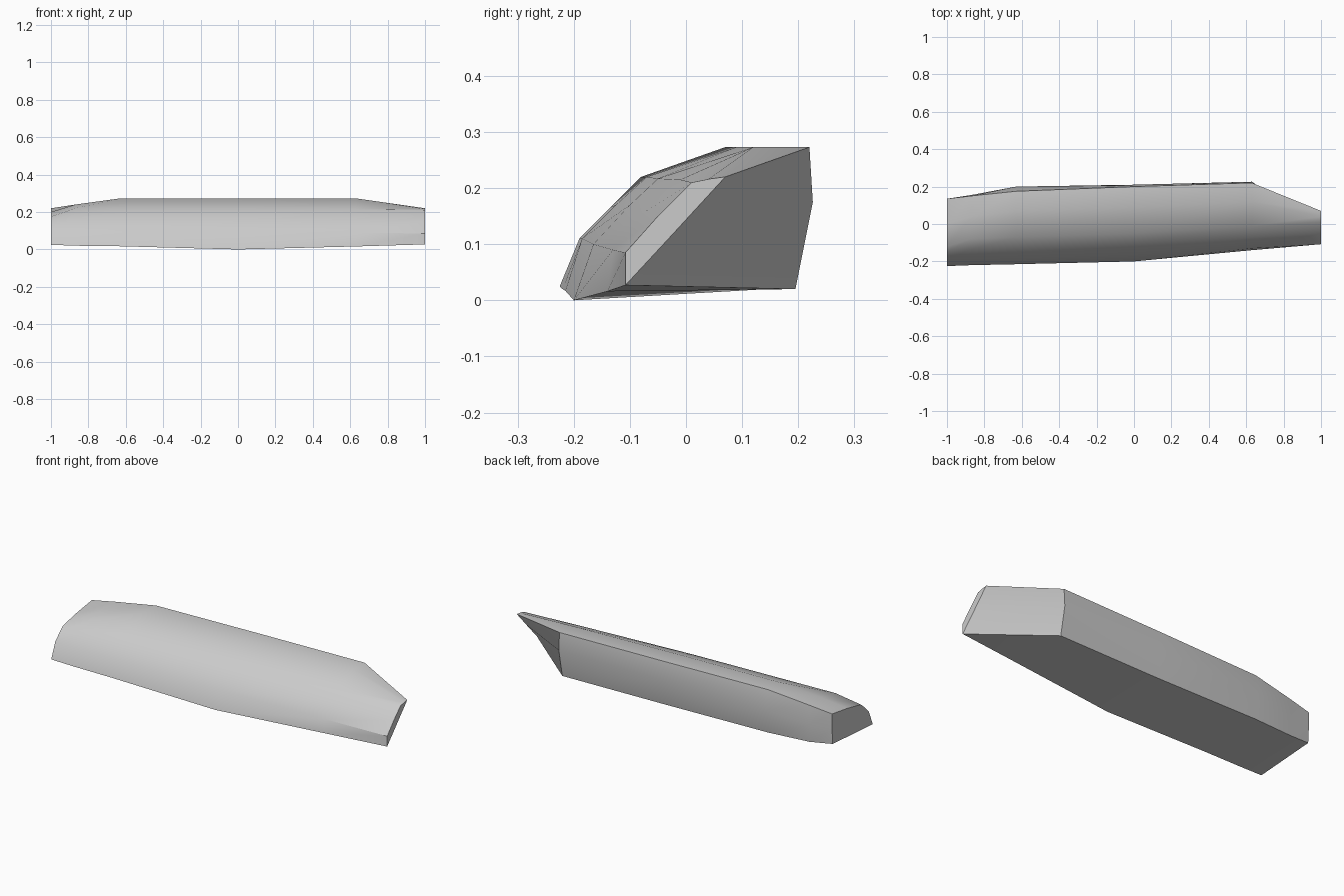
import bpy
import bmesh
import math

cube = bpy.data.objects.get("Cube")
if cube:
    bpy.data.objects.remove(cube, do_unlink=True)

# Plain grey finish
grey = bpy.data.materials.new("plain grey")
grey.use_nodes = True
colour = (0.6, 0.6, 0.6, 1.0)
grey.diffuse_color = colour
grey.node_tree.nodes["Principled BSDF"].inputs["Base Color"].default_value = colour

# Cross-sections along the length, as (y, z) in hundredths.
# Order: front bottom, front low, front middle, front high,
#        top front, top back, back bulge, back bottom
SECTIONS = {
    -1.0: [(-22.5, 2.5), (-19, 11), (-15, 15), (-12, 17.5),
           (0, 20), (13.5, 22), (13.5, 13), (13, 5)],
    -0.87: [(-22, 2), (-19, 11), (-13.5, 16.5), (-8, 22),
            (4, 24), (15, 24), (15.5, 13), (15, 3.5)],
    -0.63: [(-21.5, 1.7), (-18.5, 11), (-12.5, 17), (-7, 22),
            (7, 27.3), (17.5, 27.3), (20, 17), (17, 3)],
    0.0: [(-20, 0), (-16.5, 10), (-10, 17), (-5, 21.7),
          (9, 27.3), (20, 27.3), (21, 17), (18, 2.2)],
    0.63: [(-14, 1.6), (-13, 9), (-7, 16), (-1, 21.5),
           (12, 27.3), (22, 27.3), (22.6, 17.5), (19.5, 2)],
    1.0: [(-10.8, 2.7), (-10.8, 8.5), (-5, 15), (1, 21),
          (4, 21.6), (7, 22), (-2, 12.2), (-10.8, 2.7)],
}


def loft(name, sections, material):
    """Join the cross-sections into one closed body."""
    bm = bmesh.new()
    rings = [[bm.verts.new((x, y / 100, z / 100)) for y, z in points]
             for x, points in sorted(sections.items())]
    for near, far in zip(rings, rings[1:]):
        count = len(near)
        for i in range(count):
            j = (i + 1) % count
            bm.faces.new((near[i], near[j], far[j], far[i]))
    # Flat end caps
    bm.faces.new(rings[0])
    bm.faces.new(rings[-1])
    bmesh.ops.remove_doubles(bm, verts=bm.verts, dist=0.0005)
    bmesh.ops.recalc_face_normals(bm, faces=bm.faces)
    mesh = bpy.data.meshes.new(name)
    bm.to_mesh(mesh)
    bm.free()
    mesh.materials.append(material)
    body = bpy.data.objects.new(name, mesh)
    bpy.context.collection.objects.link(body)
    return body


# Long faceted body with a rounded front and a slanted back corner
body = loft("faceted_body", SECTIONS, grey)
bpy.ops.object.select_all(action="DESELECT")
body.select_set(True)
bpy.context.view_layer.objects.active = body
bpy.ops.object.shade_smooth_by_angle(angle=math.radians(35))
